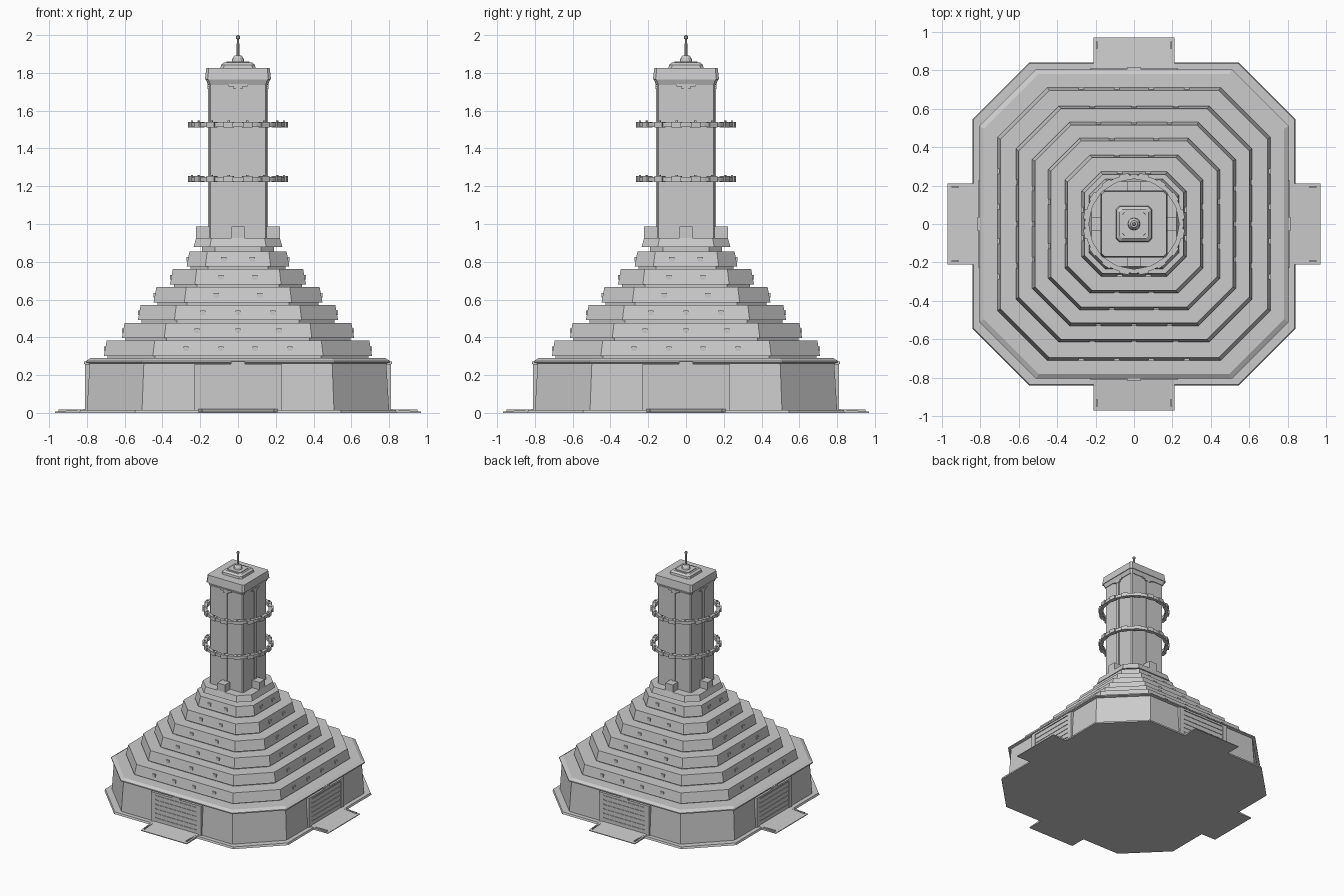
import bpy, bmesh, math
from mathutils import Matrix, Vector

if "Cube" in bpy.data.objects:
    bpy.data.objects.remove(bpy.data.objects["Cube"])


def finish(name, bm):
    bmesh.ops.recalc_face_normals(bm, faces=bm.faces)
    me = bpy.data.meshes.new(name)
    bm.to_mesh(me)
    bm.free()
    ob = bpy.data.objects.new(name, me)
    bpy.context.collection.objects.link(ob)
    return ob


def octagon_stack(name, sections, ratio=0.635):
    """Loft chamfered squares; each section is (half width, z)."""
    bm = bmesh.new()
    rings = []
    for h, z in sections:
        c = h * ratio
        pts = [(h, -c), (h, c), (c, h), (-c, h), (-h, c), (-h, -c), (-c, -h), (c, -h)]
        rings.append([bm.verts.new((x, y, z)) for x, y in pts])
    for a, b in zip(rings, rings[1:]):
        for i in range(8):
            j = (i + 1) % 8
            bm.faces.new((a[i], a[j], b[j], b[i]))
    bm.faces.new(rings[0][::-1])
    bm.faces.new(rings[-1])
    return finish(name, bm)


def add_box(bm, x, y, z, rot=Matrix()):
    """Box from (min, max) ranges, then rotated."""
    size = [r[1] - r[0] for r in (x, y, z)]
    mid = Vector([(r[0] + r[1]) / 2 for r in (x, y, z)])
    bmesh.ops.create_cube(bm, size=1, matrix=rot @ Matrix.Translation(mid) @ Matrix.Diagonal((*size, 1)))


def four_sides(name, boxes):
    """Boxes described on the front (-y) side, repeated on all four sides."""
    bm = bmesh.new()
    for k in range(4):
        for b in boxes:
            add_box(bm, *b, Matrix.Rotation(k * math.pi / 2, 4, 'Z'))
    return finish(name, bm)


def lathe(name, profile, sides, closed=False):
    bm = bmesh.new()
    rings = [[bm.verts.new((r * math.cos(2 * math.pi * i / sides), r * math.sin(2 * math.pi * i / sides), z))
              for i in range(sides)] for r, z in profile]
    pairs = list(zip(rings, rings[1:]))
    if closed:
        pairs.append((rings[-1], rings[0]))
    else:
        bm.faces.new(rings[0])
        bm.faces.new(rings[-1])
    for a, b in pairs:
        for i in range(sides):
            j = (i + 1) % sides
            bm.faces.new((a[i], a[j], b[j], b[i]))
    return finish(name, bm)


# Ground plate and base storey with rim
octagon_stack("ground_plate", [(0.84, 0), (0.835, 0.016)], 0.65)
octagon_stack("base_storey", [(0.80, 0.016), (0.785, 0.265)])
octagon_stack("base_rim", [(0.79, 0.262), (0.804, 0.266), (0.804, 0.275), (0.78, 0.29)])

# Stepped tiers, each on a slightly recessed neck
step = 0.0945
halves = [0.71, 0.615, 0.53, 0.447, 0.36, 0.272]
for i, h in enumerate(halves):
    z = 0.288 + i * step
    octagon_stack(f"tier_{i + 1}", [(h - 0.02, z), (h - 0.02, z + 0.014), (h, z + 0.014),
                                    (h - 0.015, z + step)])
octagon_stack("tower_neck", [(0.19, 0.85), (0.19, 0.88)])
octagon_stack("tower_deck", [(0.235, 0.878), (0.222, 0.925)])

# Small windows on the tiers
layout = [(-0.275, -0.09, 0.09, 0.275), (-0.217, 0, 0.217), (-0.185, 0, 0.185),
          (-0.115, 0.115), (-0.09, 0.09), (-0.075, 0.075)]
windows = []
for i, xs in enumerate(layout):
    z = 0.34 + i * step
    y = halves[i] - 0.003
    windows += [((x - 0.014, x + 0.014), (-y - 0.003, -y + 0.03), (z - 0.012, z + 0.012)) for x in xs]
four_sides("tier_windows", windows)

# Gates: posts, lintel, slatted door and lamp
gate = [((-0.195, 0.195), (-0.803, -0.75), (0.014, 0.25))]
for s in (-1, 1):
    gate.append((tuple(sorted((s * 0.19, s * 0.23))), (-0.81, -0.75), (0.014, 0.258)))
gate.append(((-0.2, 0.2), (-0.81, -0.75), (0.242, 0.258)))
four_sides("gate_frames", gate)
four_sides("gate_slats", [((-0.19, 0.19), (-0.807, -0.79), (0.02 + k * 0.037, 0.05 + k * 0.037)) for k in range(6)])
four_sides("gate_lamps", [((-0.036, 0.036), (-0.814, -0.77), (0.259, 0.273))])

# Entrance ramps sloping down, with thin side kerbs
bm = bmesh.new()
for k in range(4):
    rot = Matrix.Rotation(k * math.pi / 2, 4, 'Z')
    loops = [[bm.verts.new(rot @ Vector((x, y, z))) for y, z in
              ((-0.80, 0), (-0.97, 0), (-0.97, 0.006), (-0.80, 0.021))] for x in (-0.21, 0.21)]
    bm.faces.new(loops[0])
    bm.faces.new(loops[1])
    for i in range(4):
        j = (i + 1) % 4
        bm.faces.new((loops[0][i], loops[0][j], loops[1][j], loops[1][i]))
finish("ramps", bm)
four_sides("ramp_kerbs", [((s * 0.193 - 0.004, s * 0.193 + 0.004), (-0.95, -0.84), (0.004, 0.019)) for s in (-1, 1)])

# Tower shaft, face ribs, foot blocks and top brackets
octagon_stack("tower_shaft", [(0.153, 0.92), (0.153, 1.74)], 0.95)
four_sides("tower_ribs", [((-0.011, 0.011), (-0.16, -0.14), (0.92, 1.735))])
four_sides("foot_blocks", [((-0.035, 0.035), (-0.222, -0.145), (0.915, 0.986))])
four_sides("top_brackets", [((-0.05, 0.05), (-0.162, -0.145), (1.728, 1.742)),
                            ((-0.025, 0.025), (-0.162, -0.145), (1.715, 1.73))])

# Tower cap and roof pad
octagon_stack("tower_cap", [(0.158, 1.735), (0.17, 1.765), (0.175, 1.765), (0.168, 1.825)], 0.92)
octagon_stack("roof_pad", [(0.093, 1.825), (0.09, 1.842), (0.075, 1.855)], 0.82)
octagon_stack("roof_plinth", [(0.065, 1.83), (0.06, 1.86)], 0.82)

# Antenna
lathe("antenna_base", [(0.034, 1.85), (0.03, 1.875), (0.018, 1.893)], 12)
lathe("antenna_mast", [(0.008, 1.88), (0.006, 1.99)], 8)
lathe("antenna_tip", [(0.004, 1.976), (0.011, 1.982), (0.011, 1.993), (0.005, 2.0)], 8)

# Two rings around the tower with clamps and studs
for label, z in (("lower", 1.238), ("upper", 1.526)):
    lathe(f"{label}_ring", [(0.234, z - 0.012), (0.258, z - 0.012), (0.258, z + 0.012), (0.234, z + 0.012)], 32, True)
    bm = bmesh.new()
    for k in range(16):
        rot = Matrix.Rotation((k + 0.5) * math.pi / 8, 4, 'Z')
        add_box(bm, (0.231, 0.265), (-0.025, 0.025), (z - 0.015, z + 0.015), rot)
        add_box(bm, (0.244, 0.254), (-0.005, 0.005), (z + 0.01, z + 0.021), rot)
    finish(f"{label}_ring_clamps", bm)
